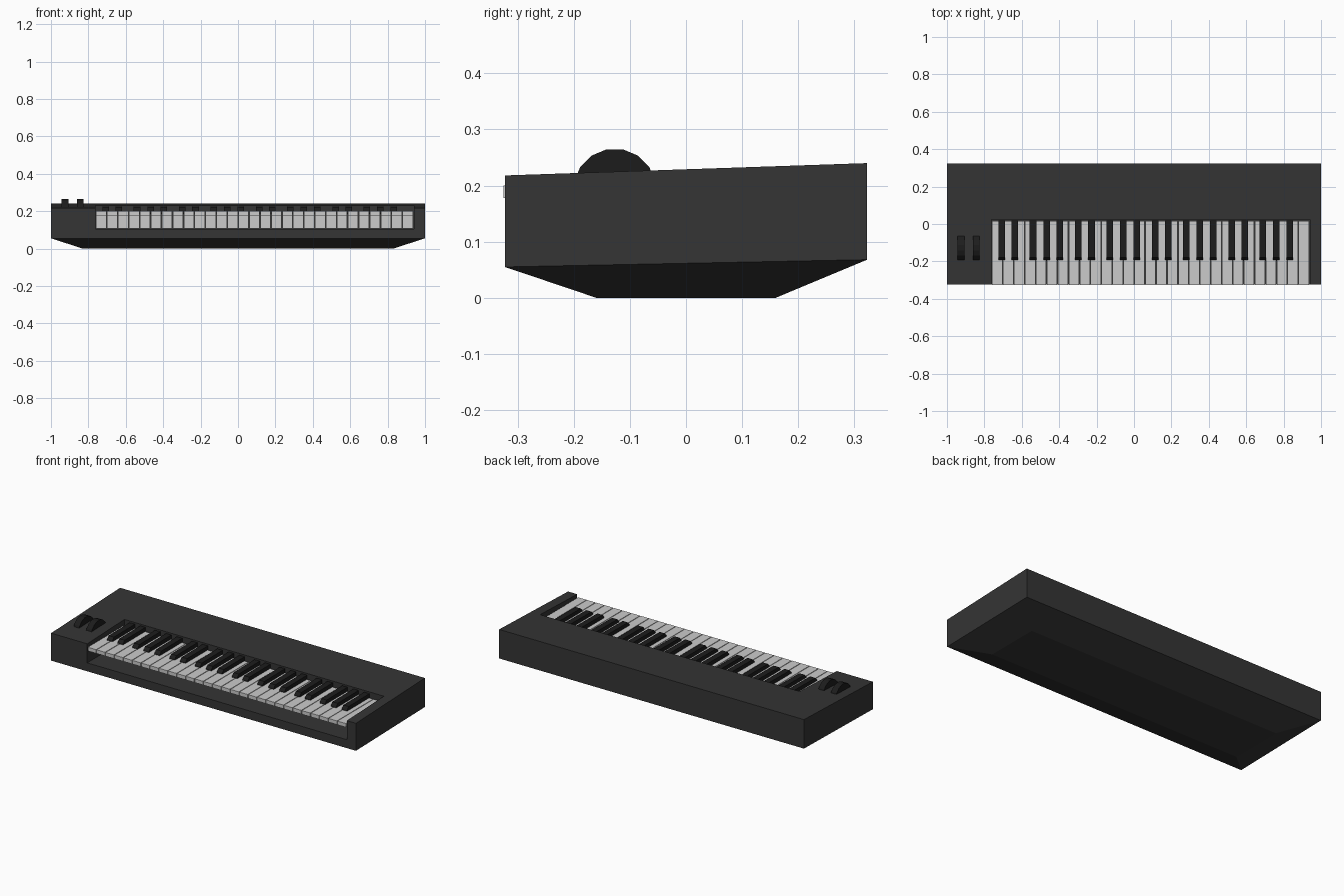
import bpy, bmesh, math

if "Cube" in bpy.data.objects:
    bpy.data.objects.remove(bpy.data.objects["Cube"])


def material(name, v):
    m = bpy.data.materials.new(name)
    m.diffuse_color = (v, v, v, 1)
    m.use_nodes = True
    m.node_tree.nodes["Principled BSDF"].inputs["Base Color"].default_value = m.diffuse_color
    return m


casing = material("casing_dark", 0.035)
black = material("black_plastic", 0.012)


def finish(name, bm, mat=None):
    bmesh.ops.recalc_face_normals(bm, faces=bm.faces)
    me = bpy.data.meshes.new(name)
    bm.to_mesh(me)
    bm.free()
    ob = bpy.data.objects.new(name, me)
    bpy.context.collection.objects.link(ob)
    if mat:
        me.materials.append(mat)
    return ob


def prism(bm, profile, x0, x1):
    """Extrude a (y, z) side profile from x0 to x1."""
    a = [bm.verts.new((x0, y, z)) for y, z in profile]
    b = [bm.verts.new((x1, y, z)) for y, z in profile]
    bm.faces.new(a)
    bm.faces.new(b[::-1])
    n = len(a)
    for i in range(n):
        j = (i + 1) % n
        bm.faces.new((a[i], b[i], b[j], a[j]))


# Casing: three stacked rectangles (foot, rim, sloping top)
bm = bmesh.new()
rings = []
for hx, hy, zf, zb in ((0.83, 0.16, 0, 0), (1, 0.323, 0.055, 0.068), (1, 0.323, 0.218, 0.24)):
    rings.append([bm.verts.new(p) for p in
                  ((-hx, -hy, zf), (hx, -hy, zf), (hx, hy, zb), (-hx, hy, zb))])
bm.faces.new(rings[0][::-1])
bm.faces.new(rings[-1])
for lo, hi in zip(rings, rings[1:]):
    for i in range(4):
        j = (i + 1) % 4
        bm.faces.new((lo[i], lo[j], hi[j], hi[i]))
body = finish("casing", bm, casing)

# Key bed recess, open to the front and top
X0, X1 = -0.76, 0.937
bm = bmesh.new()
prism(bm, [(-0.5, 0.105), (0.025, 0.105), (0.025, 0.4), (-0.5, 0.4)], X0 - 0.003, X1 + 0.003)
cutter = finish("key_bed_cutter", bm, casing)
cutter.hide_render = True
mod = body.modifiers.new("key_bed", 'BOOLEAN')
mod.operation = 'DIFFERENCE'
mod.solver = 'EXACT'
mod.object = cutter
bpy.context.view_layer.objects.active = body
bpy.ops.object.modifier_apply(modifier=mod.name)
bpy.data.objects.remove(cutter)

# White keys: thin front lip with a deeper rear block
COUNT = 29
W = (X1 - X0) / COUNT
white_profile = [(-0.325, 0.178), (-0.325, 0.2), (0.015, 0.2),
                 (0.015, 0.107), (-0.13, 0.107), (-0.13, 0.178)]
bm = bmesh.new()
for i in range(COUNT):
    prism(bm, white_profile, X0 + i * W + 0.002, X0 + (i + 1) * W - 0.002)
finish("white_keys", bm)

# Black keys: slanted front, grouped in twos and threes
black_profile = [(-0.195, 0.185), (-0.192, 0.206), (-0.178, 0.222),
                 (0.018, 0.224), (0.018, 0.185)]
offsets = {1: -0.005, 2: 0.006, 4: -0.014, 5: 0, 6: 0.013}
bm = bmesh.new()
for octave in range(4):
    for step, off in offsets.items():
        x = X0 + (octave * 7 + step) * W + off
        prism(bm, black_profile, x - 0.0175, x + 0.0175)
finish("black_keys", bm, black)

# Two control wheels sunk into the left panel
for name, x in (("left_wheel", -0.925), ("right_wheel", -0.843)):
    N, r = 16, 0.074
    ring = [(-0.127 + r * math.cos(2 * math.pi * (k + 0.5) / N),
             0.192 + r * math.sin(2 * math.pi * (k + 0.5) / N)) for k in range(N)]
    bm = bmesh.new()
    prism(bm, ring, x - 0.018, x + 0.018)
    finish(name, bm, black)
